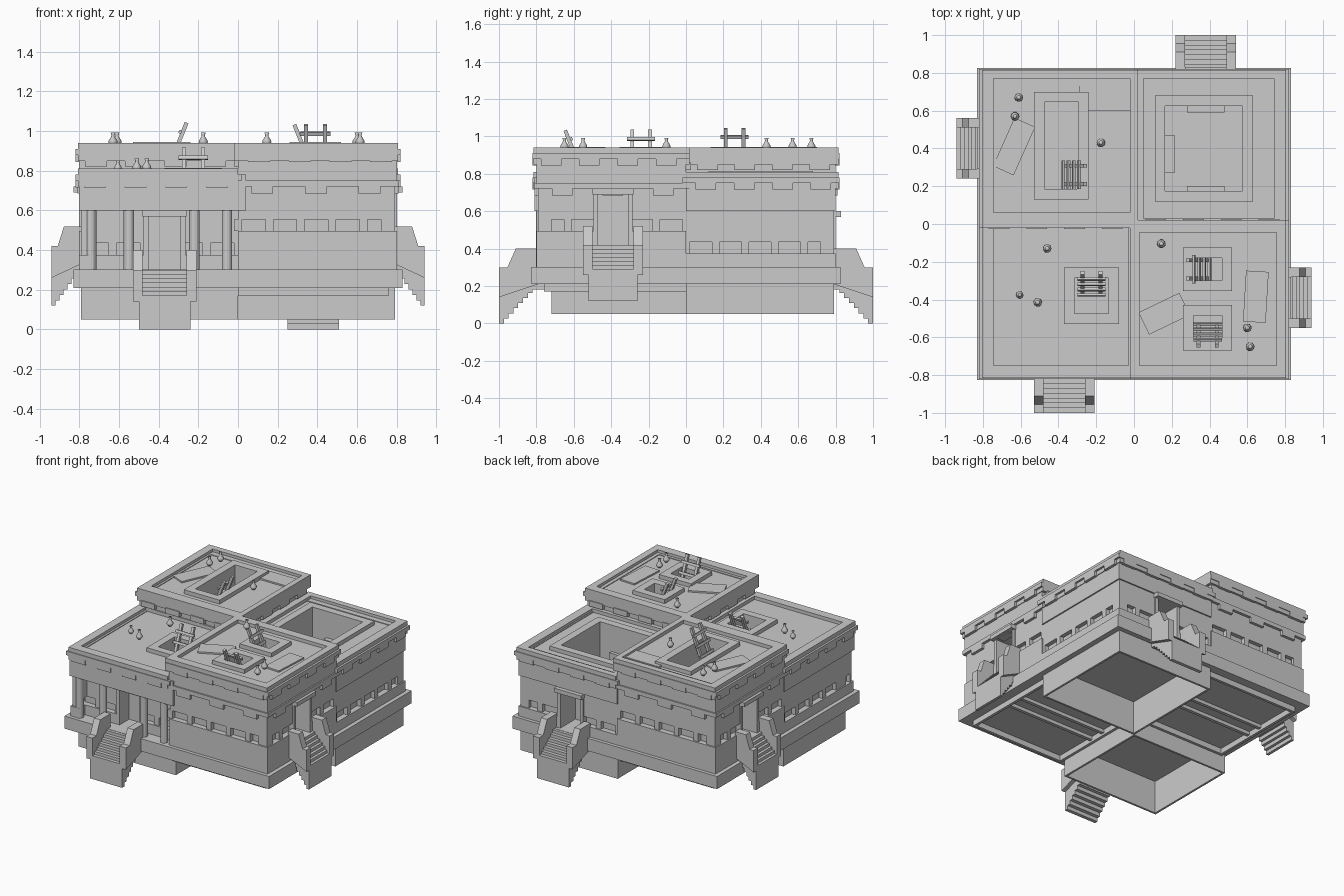
import bpy, bmesh, math
from mathutils import Matrix, Vector

if "Cube" in bpy.data.objects:
    bpy.data.objects.remove(bpy.data.objects["Cube"])

def finish(bm, name, hide=False):
    bmesh.ops.recalc_face_normals(bm, faces=bm.faces)
    me = bpy.data.meshes.new(name)
    bm.to_mesh(me); bm.free()
    ob = bpy.data.objects.new(name, me)
    bpy.context.collection.objects.link(ob)
    ob.hide_render = hide
    return ob

def box(bm, x0, x1, y0, y1, z0, z1, mat=Matrix()):
    c = Vector(((x0+x1)/2, (y0+y1)/2, (z0+z1)/2))
    s = Matrix.Diagonal((abs(x1-x0), abs(y1-y0), abs(z1-z0), 1))
    bmesh.ops.create_cube(bm, size=1, matrix=mat @ Matrix.Translation(c) @ s)

def wbox(bm, side, u0, u1, d0, d1, z0, z1):
    """Box on a wall: u runs along the wall, d is distance out from the centre."""
    s = -1 if side in ('front', 'left') else 1
    if side in ('front', 'back'):
        box(bm, u0, u1, s*d0, s*d1, z0, z1)
    else:
        box(bm, s*d0, s*d1, u0, u1, z0, z1)

def ring(bm, o, i, z0, z1):
    """Rectangular frame; o and i are (x0, x1, y0, y1)."""
    box(bm, o[0], o[1], o[2], i[2], z0, z1)
    box(bm, o[0], o[1], i[3], o[3], z0, z1)
    box(bm, o[0], i[0], i[2], i[3], z0, z1)
    box(bm, i[1], o[1], i[2], i[3], z0, z1)

def inset(r, w):
    return (r[0]+w, r[1]-w, r[2]+w, r[3]-w)

def panel(bm, side, u0, u1, d, z0, z1, door=None):
    """Wall cladding, split round a doorway (centre, floor z, top z)."""
    u0, u1 = sorted((u0, u1))
    if not door:
        return wbox(bm, side, u0, u1, d-.07, d, z0, z1)
    c, f, top = door
    for a, b, split in ((z0, min(z1, f), 0), (max(z0, f), min(z1, top), 1), (max(z0, top), z1, 0)):
        if b - a < .001:
            continue
        if split:
            if c-.1 > u0: wbox(bm, side, u0, min(u1, c-.1), d-.07, d, a, b)
            if c+.1 < u1: wbox(bm, side, max(u0, c+.1), u1, d-.07, d, a, b)
        else:
            wbox(bm, side, u0, u1, d-.07, d, a, b)

def wall(name, side, s, high, t, f, door=None, porch=False):
    """One outer wall; s is the sign of the outer corner along the wall."""
    bm = bmesh.new()
    off = -.07 if porch else 0
    e = s*.79
    zw = f + .075
    panel(bm, side, 0, s*.8, .80+off, .30, zw, door)
    # piers between the small windows
    for k in range(6):
        a = e*k/5
        panel(bm, side, max(min(a-.02, .79), -.79), max(min(a+.02, .79), -.79), .79+off, zw, zw+.06, door)
    panel(bm, side, 0, e, .79+off, zw+.06, t-.21, door)
    if porch:
        wbox(bm, side, .04, -.80, .70, .81, t-.21, t-.03)
    else:
        panel(bm, side, 0, s*.80, .80, t-.21, t-.02, door)
    # overhanging bands with hanging teeth
    for zt, d, n, on in ((t-.03, .82, 4, True), (t-.19, .81, 3, high)):
        if not on:
            continue
        wbox(bm, side, -s*.02, s*d, .75, d, zt-.03, zt)
        for k in range(n):
            a = s*d*(k+.25)/n
            wbox(bm, side, a, a+s*.11, .75, d, zt-.065, zt-.03)
    if door:   # awning and jambs
        c = door[0]
        wbox(bm, side, c-.11, c+.11, .7, .83+off, door[2], door[2]+.03)
        for k in (-1, 1):
            wbox(bm, side, c+k*.08, c+k*.105, .68, .80+off, f, door[2])
    finish(bm, name)

def stair(name, side, c, f, d1, wd):
    bm = bmesh.new()
    n = 7
    for i in range(n):
        a = d1 - (d1-wd)*i/n
        wbox(bm, side, c-.13, c+.13, a, a-(d1-wd)/n, f-.30+.19*i/n, f-.15+.15*(i+1)/n)
    wbox(bm, side, c-.13, c+.13, wd-.1, wd, f-.12, f)
    k = (d1-.8)/.2
    prof = [(d1, f-.16), (d1, f), (d1-.045*k, f), (d1-.09*k, f+.1), (.79, f+.1), (.79, f-.09)]
    s = -1 if side in ('front', 'left') else 1
    for u0 in (c-.16, c+.11):
        loops = [[bm.verts.new((u, s*d, z) if side in ('front', 'back') else (s*d, u, z))
                  for d, z in prof] for u in (u0, u0+.05)]
        for l in loops:
            bm.faces.new(l)
        for j in range(6):
            bm.faces.new((loops[0][j], loops[0][j-1], loops[1][j-1], loops[1][j]))
    finish(bm, name)

def core(name, r, z0, z1, cuts):
    """Solid house body with hatches and doorways cut out."""
    bm = bmesh.new()
    box(bm, *r, z0, z1)
    ob = finish(bm, name)
    for k, c in enumerate(cuts):
        bm = bmesh.new()
        box(bm, *c)
        cut = finish(bm, f"{name}_cutter_{k}", True)
        m = ob.modifiers.new("cut", 'BOOLEAN')
        m.operation, m.object, m.solver = 'DIFFERENCE', cut, 'EXACT'
        bpy.context.view_layer.objects.active = ob
        bpy.ops.object.modifier_apply(modifier=m.name)
        bpy.data.objects.remove(cut)

def ladder(x, y, z, ang, i):
    bm = bmesh.new()
    m = Matrix.Translation((x, y, z)) @ Matrix.Rotation(ang, 4, 'Z') @ Matrix.Rotation(-.38, 4, 'X')
    for s in (-1, 1):
        box(bm, s*.048-.01, s*.048+.01, -.01, .01, -.2, .11, m)
    for k in range(4):
        zz = .055-.075*k
        box(bm, -.075, .075, -.02, -.006, zz-.009, zz+.009, m)
    finish(bm, f"ladder_{i}")

def pot(x, y, z, i, k=1):
    bm = bmesh.new()
    prof = [(0, 0), (.013, 0), (.023, .014), (.022, .024), (.009, .044), (.008, .052), (.012, .064), (0, .06)]
    n = 10
    vs = [bm.verts.new((r*k, 0, h*k)) for r, h in prof]
    es = [bm.edges.new(p) for p in zip(vs, vs[1:])]
    bmesh.ops.spin(bm, geom=vs+es, cent=(0, 0, 0), axis=(0, 0, 1), angle=2*math.pi, steps=n)
    bmesh.ops.remove_doubles(bm, verts=bm.verts, dist=.0005)
    bmesh.ops.translate(bm, verts=bm.verts, vec=(x, y, z))
    ob = finish(bm, f"pot_{i}")
    for p in ob.data.polygons:
        p.use_smooth = True

LO, HI = .81, .94
hatch = {'front_left': [(-.37, -.08, -.53, -.23)],
         'back_left': [(-.53, -.24, .13, .70)],
         'front_right': [(.26, .52, -.355, -.125), (.26, .52, -.67, -.43)],
         'back_right': [(.11, .63, .12, .68)]}

# quadrant: x sign, y sign, high?, parapet inner edge, door side, door centre
houses = {'front_left': (-1, -1, 0, (-.745, -.03, -.75, -.01), 'front', -.37),
          'front_right': (1, -1, 1, (.03, .755, -.75, -.045), 'right', -.39),
          'back_right': (1, 1, 0, (.05, .74, .03, .77), 'back', .38),
          'back_left': (-1, 1, 1, (-.745, -.02, .06, .77), 'left', .40)}
for name, (sx, sy, high, inner, dside, dc) in houses.items():
    t, f = (HI, .42) if high else (LO, .30)
    xs, ys = sorted((0, sx*.76)), sorted((0, sy*.76))
    cuts = []
    bm = bmesh.new()
    for h in hatch[name]:
        hole = inset(h, .055)
        cuts.append((*hole, f-.01 if name == 'back_right' else t-.33, t+.1))
        ring(bm, h, hole, t-.03, t+.004)
    # parapet
    xo, yo = sorted((-sx*.02 if high else 0, sx*.805)), sorted((-sy*.02 if high else 0, sy*.815))
    ring(bm, (*xo, *yo), inner, t-.09, t)
    finish(bm, name + "_parapet_and_hatch")
    s = -1 if dside in ('front', 'left') else 1
    porch = name == 'front_left'
    dd = sorted((s*.62, s*.9))
    cuts.append((dc-.08, dc+.08, *dd, f, f+.27) if dside in ('front', 'back')
                else (*dd, dc-.08, dc+.08, f, f+.27))
    if porch:
        cuts.append((-.9, .1, -.9, -.69, .20, .60))
    core(name + "_body", (*xs, *ys), .30, t-.025, cuts)
    # outer walls
    fb, lr = ('front' if sy < 0 else 'back'), ('left' if sx < 0 else 'right')
    door = (dc, f, f+.27)
    wall(name + "_wall_" + fb, fb, sx, high, t, f, door if dside == fb else None, porch)
    wall(name + "_wall_" + lr, lr, sy, high, t, f, door if dside == lr else None)
    # foundation and ledge, open below
    bm = bmesh.new()
    ledge = (*sorted((0, sx*.83)), *sorted((0, sy*.825)))
    if high:
        box(bm, *ledge, .21, .302)
        ring(bm, (*xs, *ys), inset((*xs, *ys), .02), .17, .21)
        for k in (.3, .42):
            box(bm, *xs, sy*k-.012, sy*k+.012, .185, .21)
    else:
        r = (*sorted((0, sx*.79)), *sorted((0, sy*(.72 if porch else .79))))
        ring(bm, r, inset(r, .015), .05, .21)
        ring(bm, ledge, inset(r, .015), .21, .29)
        box(bm, *ledge, .29, .302)
    finish(bm, name + "_foundation")
    stair(name + "_stair", dside, dc, f, .94 if high else 1.0, .80 if high else .82)

# upper bands of the tall houses facing the low roofs
bm = bmesh.new()
for s in (-1, 1):
    for k in range(4):
        a = s*(.06+.2*k)
        box(bm, a, a+s*.11, s*-.02, s*.027, HI-.12, HI-.08)
        box(bm, s*-.02, s*.027, -a, -a-s*.11, HI-.12, HI-.08)
finish(bm, "inner_teeth")

# porch columns
bm = bmesh.new()
for x in (-.74, -.55, -.22, -.055):
    bmesh.ops.create_cone(bm, cap_ends=True, segments=12, radius1=.026, radius2=.026, depth=.31,
                          matrix=Matrix.Translation((x, -.775, .45)))
finish(bm, "porch_columns")

# courtyard benches
bm = bmesh.new()
box(bm, .165, .215, .27, .47, .30, .62)
box(bm, .28, .48, .165, .2, .30, .62)
box(bm, .28, .48, .59, .625, .30, .62)
finish(bm, "courtyard_blocks")

# ladders, pots and roof mats
for i, a in enumerate([(-.225, -.30, LO, 0), (-.30, .26, HI, -math.pi/2),
                       (.325, -.24, HI-.01, math.pi/2), (.39, -.605, HI-.01, math.pi)]):
    ladder(*a, i)
for i, a in enumerate([(-.61, .67, HI), (-.63, .57, HI), (-.175, .43, HI), (.145, -.105, HI), (.6, -.55, HI),
                       (.615, -.65, HI), (-.46, -.13, LO), (-.605, -.375, LO), (-.51, -.415, LO)]):
    pot(a[0], a[1], a[2]-.012, i, .85 if i == 7 else 1.0)
for i, (x, y, w, h, r) in enumerate([(-.635, .41, .12, .28, -.42), (.16, -.475, .24, .13, .45),
                                     (.645, -.385, .12, .27, -.06), (-.155, .665, .27, .13, 0)]):
    bm = bmesh.new()
    box(bm, -w/2, w/2, -h/2, h/2, 0, .012, Matrix.Translation((x, y, HI-.026)) @ Matrix.Rotation(r, 4, 'Z'))
    finish(bm, f"roof_mat_{i}")
